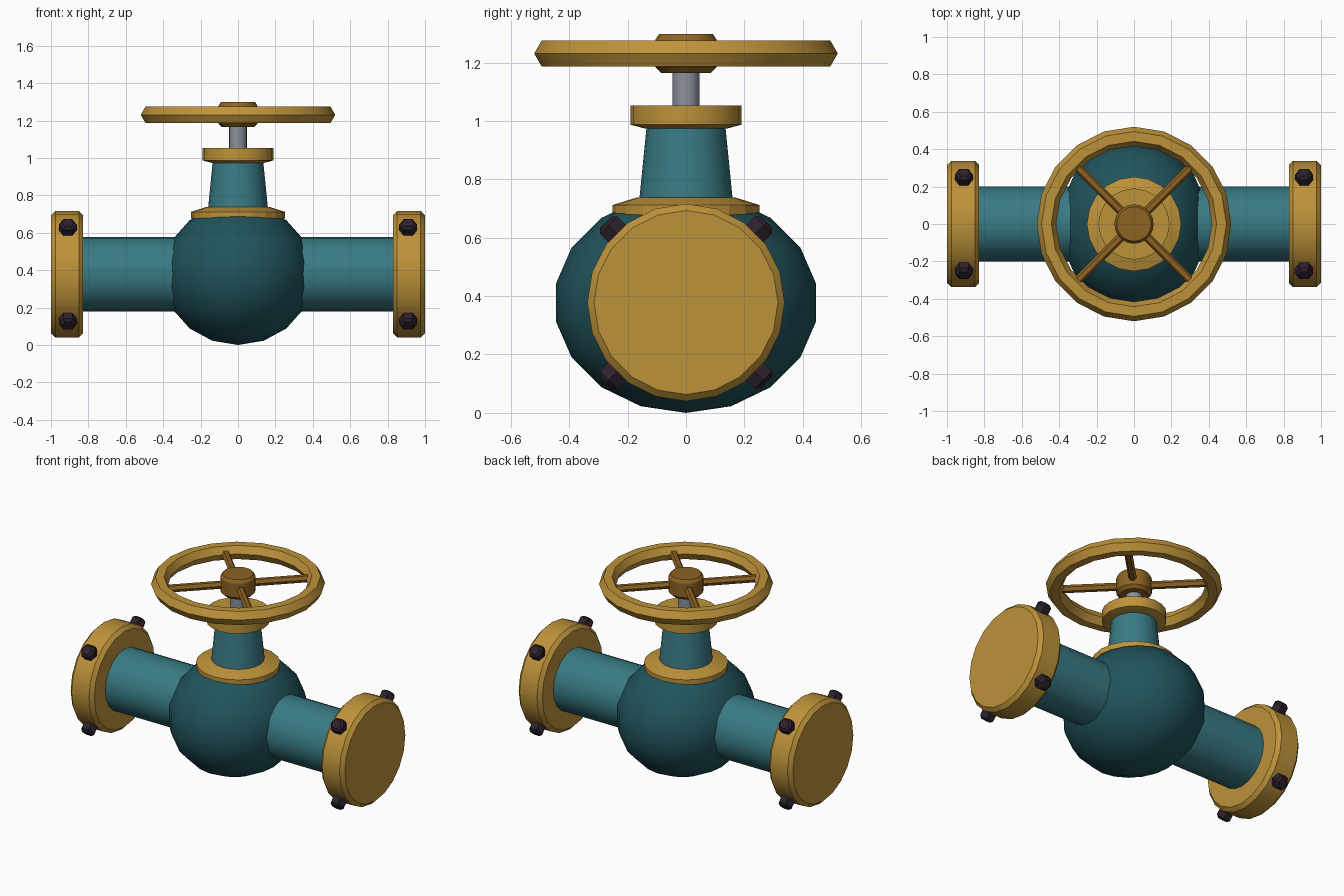
import bpy, bmesh, math
from mathutils import Matrix, Vector

if "Cube" in bpy.data.objects:
    bpy.data.objects.remove(bpy.data.objects["Cube"])

CZ = 0.378          # height of the pipe axis
SIDES = 20


def material(name, rgb):
    m = bpy.data.materials.new(name)
    m.diffuse_color = (*rgb, 1)
    m.use_nodes = True
    m.node_tree.nodes["Principled BSDF"].inputs["Base Color"].default_value = m.diffuse_color
    return m


GOLD = material("gold", (0.515, 0.29, 0.042))
BRONZE = material("dark bronze", (0.27, 0.125, 0.017))
TEAL = material("teal", (0.04, 0.195, 0.23))
DEEP = material("deep teal", (0.0144, 0.088, 0.106))
STEEL = material("steel", (0.26, 0.28, 0.33))
DARK = material("dark bolt", (0.026, 0.015, 0.026))


def finish(bm, name, mat, smooth=30):
    bmesh.ops.recalc_face_normals(bm, faces=bm.faces)
    me = bpy.data.meshes.new(name)
    bm.to_mesh(me)
    bm.free()
    me.materials.append(mat)
    ob = bpy.data.objects.new(name, me)
    bpy.context.collection.objects.link(ob)
    if smooth:
        bpy.ops.object.select_all(action='DESELECT')
        ob.select_set(True)
        bpy.context.view_layer.objects.active = ob
        bpy.ops.object.shade_smooth_by_angle(angle=math.radians(smooth))
    return ob


def lathe(name, profile, mat, direction=(0, 0, 1), origin=(0, 0, 0), sides=SIDES, smooth=30):
    """Capped solid of revolution; profile is (radius, distance along direction)."""
    bm = bmesh.new()
    rings = []
    for r, h in profile:
        rings.append([bm.verts.new((r * math.cos(2 * math.pi * i / sides),
                                    r * math.sin(2 * math.pi * i / sides), h))
                      for i in range(sides)])
    for a, b in zip(rings, rings[1:]):
        for i in range(sides):
            j = (i + 1) % sides
            bm.faces.new((a[i], a[j], b[j], b[i]))
    bm.faces.new(rings[0])
    bm.faces.new(rings[-1])
    # frame: local z along direction, with a vertex on a steady sideways axis
    z = Vector(direction).normalized()
    x = Vector((1, 0, 0)) if abs(z.x) < 0.5 else Vector((0, 1, 0))
    x = (x - z * x.dot(z)).normalized()
    y = z.cross(x)
    rot = Matrix((x, y, z)).transposed().to_4x4()
    bm.transform(Matrix.Translation(origin) @ rot)
    return finish(bm, name, mat, smooth)


# bulbous valve body
bm = bmesh.new()
bmesh.ops.create_uvsphere(bm, u_segments=SIDES, v_segments=9, radius=1)
bm.transform(Matrix.Translation((0, 0, CZ)) @ Matrix.Diagonal((0.402, 0.452, 0.378, 1)))
finish(bm, "valve_body", DEEP, 40)

# pipes, end flanges and radial bolts
for s, side in ((-1, "left"), (1, "right")):
    lathe(side + "_pipe", [(0.2, 0.2), (0.2, 0.86)], TEAL, (s, 0, 0), (0, 0, CZ))
    lathe(side + "_flange",
          [(0.315, 0.828), (0.338, 0.851), (0.338, 0.977), (0.315, 1.0)],
          GOLD, (s, 0, 0), (0, 0, CZ))
    for k, (a, b) in enumerate(((1, 1), (1, -1), (-1, -1), (-1, 1))):
        lathe(f"{side}_bolt_{k + 1}",
              [(0.035, 0.31), (0.048, 0.322), (0.048, 0.375), (0.032, 0.389)],
              DARK, (0, a, b), (s * 0.91, 0, CZ), sides=6, smooth=0)

# bonnet stack and stem
lathe("bonnet_flange", [(0.25, 0.677), (0.252, 0.68), (0.252, 0.712), (0.168, 0.738)], GOLD, smooth=15)
lathe("bonnet_neck", [(0.163, 0.70), (0.134, 0.99)], TEAL)
lathe("gland_cap", [(0.14, 0.974), (0.19, 0.987), (0.19, 1.053)], GOLD)
lathe("stem", [(0.047, 1.03), (0.047, 1.2)], STEEL)

# handwheel hub
lathe("wheel_hub", [(0.085, 1.165), (0.105, 1.185), (0.105, 1.278), (0.092, 1.298)], BRONZE)

# handwheel rim with hexagonal section
WZ, MAJOR, MINOR = 1.231, 0.468, 0.052
bm = bmesh.new()
rim = [[bm.verts.new(((MAJOR + MINOR * math.cos(v)) * math.cos(u),
                      (MAJOR + MINOR * math.cos(v)) * math.sin(u),
                      WZ + MINOR * math.sin(v)))
        for v in (math.pi / 3 * j for j in range(6))]
       for u in (2 * math.pi * i / SIDES for i in range(SIDES))]
for i in range(SIDES):
    a, b = rim[i], rim[(i + 1) % SIDES]
    for j in range(6):
        k = (j + 1) % 6
        bm.faces.new((a[j], b[j], b[k], a[k]))
finish(bm, "wheel_rim", GOLD, 30)

# four diagonal spokes
for k in range(4):
    t = math.pi / 4 + k * math.pi / 2
    lathe(f"spoke_{k + 1}", [(0.024, 0.06), (0.024, 0.445)], BRONZE,
          (math.cos(t), math.sin(t), 0), (0, 0, WZ), sides=6, smooth=0)
